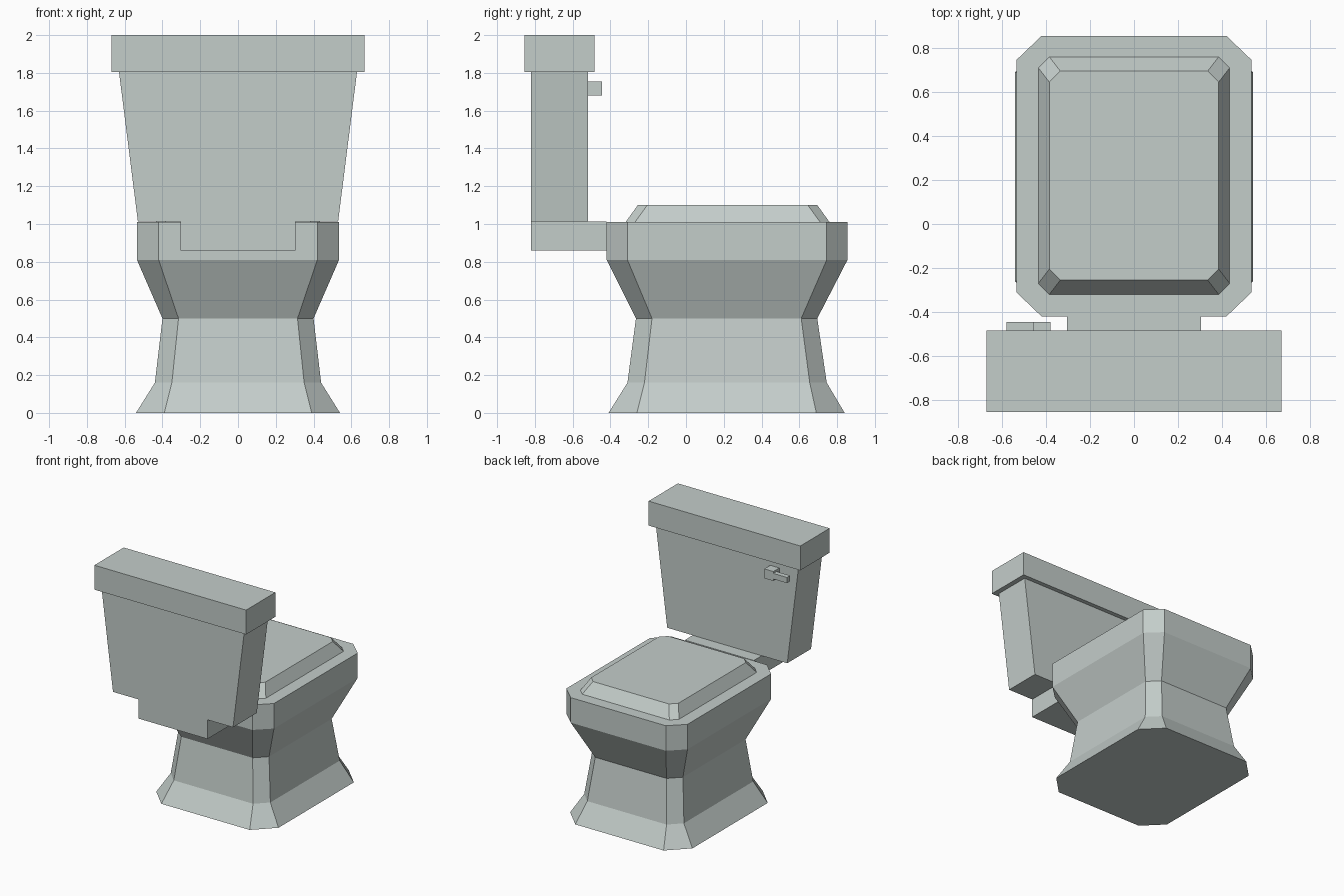
import bpy
import bmesh

cube = bpy.data.objects.get("Cube")
if cube:
    bpy.data.objects.remove(cube, do_unlink=True)

porcelain = bpy.data.materials.new("pale_grey_porcelain")
porcelain.use_nodes = True
colour = (0.55, 0.61, 0.59, 1)
porcelain.diffuse_color = colour
porcelain.node_tree.nodes["Principled BSDF"].inputs["Base Color"].default_value = colour


def finish(name, bm):
    bmesh.ops.recalc_face_normals(bm, faces=bm.faces)
    mesh = bpy.data.meshes.new(name)
    bm.to_mesh(mesh)
    bm.free()
    mesh.materials.append(porcelain)
    obj = bpy.data.objects.new(name, mesh)
    bpy.context.collection.objects.link(obj)
    return obj


def loft(name, rings):
    """Join flat rings of points, bottom to top, and cap both ends."""
    bm = bmesh.new()
    loops = [[bm.verts.new(p) for p in ring] for ring in rings]
    for low, high in zip(loops, loops[1:]):
        for i in range(len(low)):
            j = (i + 1) % len(low)
            bm.faces.new((low[i], low[j], high[j], high[i]))
    bm.faces.new(loops[0])
    bm.faces.new(loops[-1])
    return finish(name, bm)


def octagon(z, half, y0, y1, cx, cy):
    """Rectangle with corners cut off by cx and cy."""
    a = half - cx
    return [(-a, y0, z), (a, y0, z), (half, y0 + cy, z), (half, y1 - cy, z),
            (a, y1, z), (-a, y1, z), (-half, y1 - cy, z), (-half, y0 + cy, z)]


def rect(z, x0, x1, y0, y1):
    return [(x0, y0, z), (x1, y0, z), (x1, y1, z), (x0, y1, z)]


def box(name, x, y, z):
    return loft(name, [rect(h, *x, *y) for h in z])


# Pedestal and bowl in one faceted body
loft("bowl", [
    octagon(0, 0.54, -0.41, 0.84, 0.15, 0.15),
    octagon(0.16, 0.44, -0.31, 0.745, 0.09, 0.09),
    octagon(0.5, 0.40, -0.265, 0.695, 0.085, 0.085),
    octagon(0.81, 0.535, -0.42, 0.855, 0.115, 0.11),
    octagon(1.01, 0.535, -0.42, 0.855, 0.115, 0.11)])

# Closed seat cover with sloping rim
loft("seat_cover", [
    octagon(1.01, 0.435, -0.32, 0.76, 0.05, 0.05),
    octagon(1.10, 0.385, -0.255, 0.695, 0.05, 0.05)])

# Tank, its shelf and its lid
box("tank_shelf", (-0.305, 0.305), (-0.82, -0.42), (0.86, 1.013))
loft("tank", [rect(1.013, -0.53, 0.53, -0.82, -0.52),
              rect(1.805, -0.63, 0.63, -0.82, -0.52)])
box("tank_lid", (-0.67, 0.67), (-0.855, -0.485), (1.805, 2.0))

# Flush handle: mounting block and lever
box("handle_mount", (-0.46, -0.38), (-0.52, -0.445), (1.68, 1.755))
box("handle_lever", (-0.58, -0.46), (-0.485, -0.445), (1.695, 1.74))
